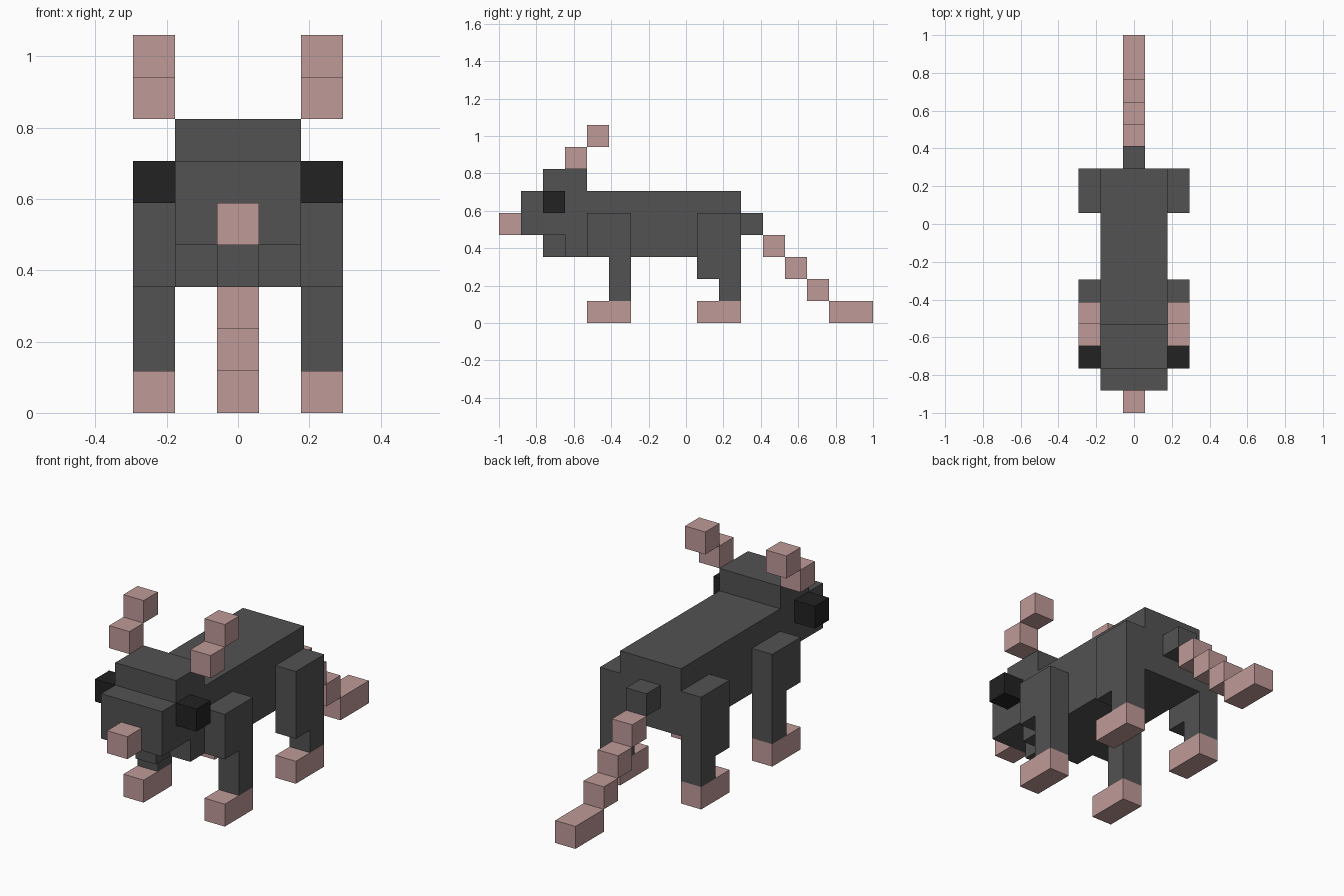
import bpy
import bmesh

cube = bpy.data.objects.get("Cube")
if cube:
    bpy.data.objects.remove(cube, do_unlink=True)

U = 2 / 17          # one block; the model is 17 blocks long


def make_material(name, rgb):
    m = bpy.data.materials.new(name)
    m.use_nodes = True
    m.diffuse_color = (*rgb, 1)
    bsdf = m.node_tree.nodes["Principled BSDF"]
    bsdf.inputs["Base Color"].default_value = (*rgb, 1)
    bsdf.inputs["Roughness"].default_value = 0.9
    return m


FUR = make_material("dark grey fur", (0.084, 0.084, 0.084))
SKIN = make_material("pink skin", (0.52, 0.328, 0.314))
EYE = make_material("black eye", (0.016, 0.016, 0.016))


def slab(name, profile, x0, x1, mat):
    """Extrude a side profile of (y, z) block coordinates from x0 to x1."""
    bm = bmesh.new()
    face = bm.faces.new([bm.verts.new((x0 * U, y * U - 1, z * U)) for y, z in profile])
    ext = bmesh.ops.extrude_face_region(bm, geom=[face])
    moved = [v for v in ext["geom"] if isinstance(v, bmesh.types.BMVert)]
    bmesh.ops.translate(bm, vec=((x1 - x0) * U, 0, 0), verts=moved)
    bmesh.ops.recalc_face_normals(bm, faces=bm.faces)
    mesh = bpy.data.meshes.new(name)
    bm.to_mesh(mesh)
    bm.free()
    mesh.materials.append(mat)
    ob = bpy.data.objects.new(name, mesh)
    bpy.context.collection.objects.link(ob)
    return ob


def block(name, y0, y1, z0, z1, x0, x1, mat):
    return slab(name, [(y0, z0), (y1, z0), (y1, z1), (y0, z1)], x0, x1, mat)


# Head and trunk share one stepped side silhouette
slab("head_and_body", [(1, 4), (1, 6), (2, 6), (2, 7), (4, 7), (4, 6),
                       (11, 6), (11, 3), (3, 3), (3, 4)], -1.5, 1.5, FUR)
block("nose", 0, 1, 4, 5, -0.5, 0.5, SKIN)
block("jaw", 2, 3, 3, 4, -0.5, 0.5, FUR)

# Tail: grey root, then pink steps down to the ground
block("tail_root", 11, 12, 4, 5, -0.5, 0.5, FUR)
for i in range(4):
    end = 17 if i == 3 else 13 + i
    block(f"tail_step_{i + 1}", 12 + i, end, 3 - i, 4 - i, -0.5, 0.5, SKIN)

# Paired parts on both sides
for side, x0, x1 in (("left", 1.5, 2.5), ("right", -2.5, -1.5)):
    block(f"{side}_eye", 2, 3, 5, 6, x0, x1, EYE)
    block(f"{side}_ear_base", 3, 4, 7, 8, x0, x1, SKIN)
    block(f"{side}_ear_tip", 4, 5, 8, 9, x0, x1, SKIN)
    # Each leg: front edge y, height of the thigh's underside
    for leg, y, knee in (("front", 4, 3), ("hind", 9, 2)):
        slab(f"{side}_{leg}_leg", [(y, 5), (y, knee), (y + 1, knee), (y + 1, 1),
                                   (y + 2, 1), (y + 2, 5)], x0, x1, FUR)
        block(f"{side}_{leg}_foot", y, y + 2, 0, 1, x0, x1, SKIN)
